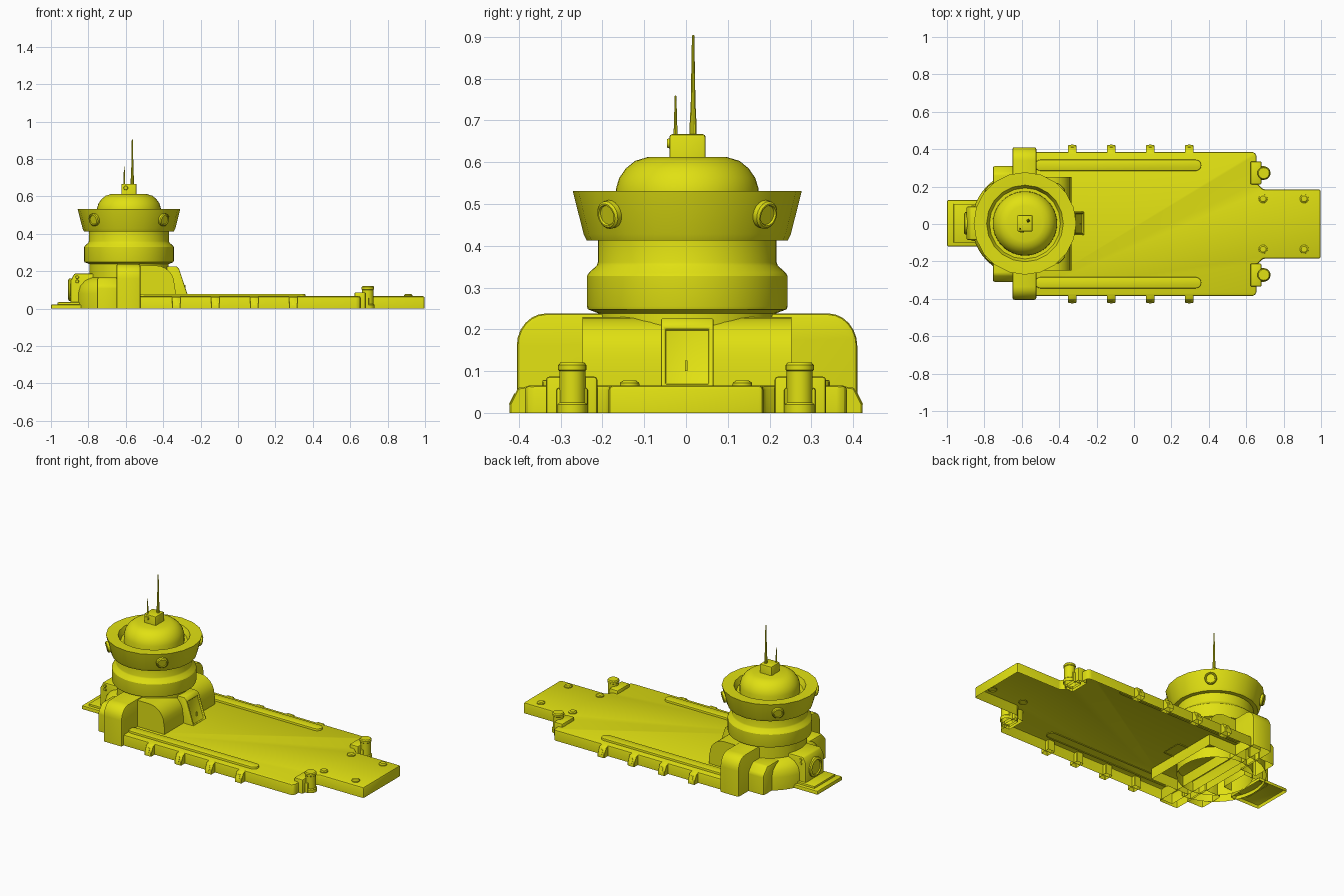
import bpy, bmesh, math
from mathutils import Vector, Matrix

if "Cube" in bpy.data.objects:
    bpy.data.objects.remove(bpy.data.objects["Cube"])

mat = bpy.data.materials.new("olive yellow")
mat.diffuse_color = (0.75, 0.75, 0.006, 1)
mat.use_nodes = True
mat.node_tree.nodes["Principled BSDF"].inputs["Base Color"].default_value = mat.diffuse_color
CX, CY = -0.583, 0.003          # tower axis


def finish(name, bm, angle=35):
    bmesh.ops.recalc_face_normals(bm, faces=bm.faces)
    me = bpy.data.meshes.new(name)
    bm.to_mesh(me)
    bm.free()
    ob = bpy.data.objects.new(name, me)
    bpy.context.collection.objects.link(ob)
    me.materials.append(mat)
    bpy.ops.object.select_all(action='DESELECT')
    ob.select_set(True)
    bpy.context.view_layer.objects.active = ob
    bpy.ops.object.shade_smooth_by_angle(angle=math.radians(angle))
    return ob


def prism(name, pts, axis, lo, hi, bevel=0.0, seg=2, open_bottom=True, inset=None):
    """Extrude a 2D outline along an axis, drop the floor face, round the edges."""
    place = {'x': lambda p, t: (t, p[0], p[1]),
             'y': lambda p, t: (p[0], t, p[1]),
             'z': lambda p, t: (p[0], p[1], t)}[axis]
    bm = bmesh.new()
    face = bm.faces.new([bm.verts.new(place(p, lo)) for p in pts])
    ext = bmesh.ops.extrude_face_region(bm, geom=[face], use_keep_orig=True)
    vs = [g for g in ext['geom'] if isinstance(g, bmesh.types.BMVert)]
    bmesh.ops.translate(bm, verts=vs, vec=Vector(place((0, 0), hi - lo)))
    bmesh.ops.recalc_face_normals(bm, faces=bm.faces)
    if inset:
        d, width, depth = inset
        f = max(bm.faces, key=lambda q: q.normal.dot(Vector(d)))
        bmesh.ops.inset_individual(bm, faces=[f], thickness=width, depth=0)
        bmesh.ops.inset_individual(bm, faces=[f], thickness=0.002, depth=depth)
    if open_bottom:
        zmin = min(v.co.z for v in bm.verts)
        low = [f for f in bm.faces if f.normal.z < -0.9 and f.calc_center_median().z < zmin + 0.001]
        bmesh.ops.delete(bm, geom=low, context='FACES')
    if bevel:
        es = [e for e in bm.edges if len(e.link_faces) == 2 and e.calc_face_angle(0) > 0.6]
        bmesh.ops.bevel(bm, geom=es, offset=bevel, segments=seg, profile=0.5,
                        affect='EDGES', clamp_overlap=True)
    return finish(name, bm)


def box(name, x0, x1, y0, y1, z0, z1, bevel=0.0, **kw):
    return prism(name, [(x0, y0), (x1, y0), (x1, y1), (x0, y1)], 'z', z0, z1, bevel, **kw)


def lathe(name, prof, x, y, z=0, sides=40, arc=(0, 360), direction=None, angle=30):
    """Revolve (radius, height) pairs; direction tilts the axis."""
    bm = bmesh.new()
    full = arc[1] - arc[0] == 360
    n = sides if full else sides + 1
    rings = []
    for r, h in prof:
        if r == 0:
            rings.append([bm.verts.new((0, 0, h))] * n)
            continue
        ang = [math.radians(arc[0] + (arc[1] - arc[0]) * i / sides) for i in range(n)]
        rings.append([bm.verts.new((r * math.cos(a), r * math.sin(a), h)) for a in ang])
    for a, b in zip(rings, rings[1:]):
        for i in range(sides):
            j = (i + 1) % n
            vs = list(dict.fromkeys([a[i], a[j], b[j], b[i]]))
            if len(vs) > 2:
                bm.faces.new(vs)
    rot = Matrix()
    if direction:
        rot = Vector(direction).to_track_quat('Z', 'Y').to_matrix().to_4x4()
    bm.transform(Matrix.Translation((x, y, z)) @ rot)
    return finish(name, bm, angle)


def arc_pts(cx, cy, rx, ry, a0, a1, n=6):
    return [(cx + rx * math.cos(math.radians(a0 + (a1 - a0) * i / n)),
             cy + ry * math.sin(math.radians(a0 + (a1 - a0) * i / n))) for i in range(n + 1)]


# deck with front tongue
half = [(-0.6, 0.385), (0.64, 0.385), (0.655, 0.37), (0.655, 0.22), (0.69, 0.185), (0.998, 0.185)]
prism("deck", half + [(x, -y) for x, y in reversed(half)], 'z', 0, 0.066, 0.022)

# stern platform with raised pad
box("stern_platform", -1.0, -0.8, -0.12, 0.128, 0, 0.022, 0.008)
box("stern_pad", -0.965, -0.82, -0.1, 0.108, 0.022, 0.034, 0.005)

# tower base: cross block, front hall, rear half drum
prism("cross_block", [(-0.405, 0)] + arc_pts(-0.335, 0.16, 0.07, 0.078, 180, 90)
      + arc_pts(0.34, 0.16, 0.07, 0.078, 90, 0) + [(0.41, 0)], 'x', -0.65, -0.522, 0.01)
prism("front_hall", [(-0.6, 0), (-0.335, 0), (-0.335, 0.1)]
      + arc_pts(-0.44, 0.13, 0.1, 0.1, 0, 90)[0:] + [(-0.6, 0.23)], 'y', -0.248, 0.252)
lathe("rear_drum", [(0.285, 0), (0.285, 0.08), (0.275, 0.12), (0.25, 0.15), (0.21, 0.168), (0.15, 0.168)],
      CX, CY, arc=(90, 270), sides=24)

# sloping doorway
prism("doorway", [(-0.38, 0.06), (-0.265, 0.06), (-0.315, 0.212), (-0.33, 0.226), (-0.38, 0.226)],
      'y', -0.06, 0.066, 0.004, inset=((1, 0, 0.3), 0.014, -0.01))
box("door_handle", -0.29, -0.282, -0.002, 0.004, 0.1, 0.125)

# stern machinery housing with round hatch
prism("stern_housing", [(-0.895, 0.02), (-0.895, 0.15), (-0.875, 0.187), (-0.8, 0.187),
                        (-0.72, 0.187), (-0.72, 0.02)], 'y', -0.085, 0.093, 0.008)
lathe("stern_hatch", [(0.06, -0.01), (0.06, 0.008), (0.052, 0.013), (0.046, 0.013), (0.043, 0.006), (0, 0.006)],
      -0.895, CY, 0.1, 24, direction=(-1, 0, 0))

# tower body
lathe("tower_body", [(0.212, 0.0), (0.212, 0.238), (0.238, 0.248), (0.24, 0.255), (0.24, 0.328), (0.235, 0.336),
                     (0.217, 0.352), (0.214, 0.36), (0.214, 0.425)], CX, CY, sides=48)
# lookout rim with recessed top
lathe("lookout_rim", [(0.214, 0.412), (0.24, 0.412), (0.248, 0.428), (0.274, 0.531), (0.268, 0.531),
                      (0.205, 0.528), (0.19, 0.495), (0.16, 0.495)], CX, CY, sides=20, angle=20)
# dome roof
lathe("dome_roof", [(0.172, 0.49), (0.171, 0.535), (0.163, 0.562), (0.147, 0.585), (0.125, 0.603),
                    (0.095, 0.612), (0, 0.613)], CX, CY)

# portholes around the rim
for k in range(4):
    a = math.radians(45 + 90 * k)
    lathe("porthole", [(0.034, -0.03), (0.034, 0.008), (0.029, 0.013), (0.025, 0.013), (0.023, 0.008), (0, 0.008)],
          CX + 0.262 * math.cos(a), CY + 0.262 * math.sin(a), 0.475, 20,
          direction=(math.cos(a), math.sin(a), -0.24))

# mast box and antennas
box("mast_box", -0.624, -0.542, -0.04, 0.047, 0.605, 0.667, 0.007)
lathe("mast_box_button", [(0.012, 0), (0.01, 0.006), (0, 0.006)], -0.6, -0.04, 0.645, 12, direction=(0, -1, 0))
lathe("tall_antenna", [(0.009, 0.66), (0.009, 0.685), (0.006, 0.74), (0.003, 0.903), (0, 0.905)],
      -0.565, 0.017, sides=10)
lathe("short_antenna", [(0.005, 0.66), (0.004, 0.69), (0.002, 0.758), (0, 0.76)], -0.608, -0.025, sides=8)

# parts repeated on both sides
for s in (-1, 1):
    def sbox(name, x0, x1, ya, yb, z0, z1, bevel=0.0):
        lo, hi = sorted((s * ya, s * yb))
        return box(name, x0, x1, lo, hi, z0, z1, bevel)

    # rear shoulder beside the tower
    prism("rear_shoulder", [(s * 0.15, 0), (s * 0.31, 0), (s * 0.31, 0.12), (s * 0.27, 0.165), (s * 0.15, 0.165)],
          'x', -0.755, -0.64, 0.012)

    # long deck rail with round ends
    prism("deck_rail", arc_pts(0.33, s * 0.314, 0.03, 0.03, -90, 90, 8)
          + arc_pts(-0.5, s * 0.314, 0.03, 0.03, 90, 270, 8), 'z', 0.06, 0.079, 0.005)

    # side fenders
    for x in (-0.33, -0.122, 0.087, 0.295):
        prism("side_fender", [(s * 0.36, 0), (s * 0.422, 0), (s * 0.422, 0.02), (s * 0.402, 0.06), (s * 0.36, 0.066)],
              'x', x - 0.023, x + 0.023, 0.003, seg=1)
        prism("fender_slot", [(s * 0.41, 0.02), (s * 0.424, 0.02), (s * 0.411, 0.046), (s * 0.4, 0.046)],
              'x', x - 0.007, x + 0.007)

    # bow mooring post and its corner block
    sbox("corner_block", 0.622, 0.682, 0.212, 0.335, 0, 0.087, 0.008)
    sbox("post_foot", 0.64, 0.7, 0.235, 0.31, 0, 0.06, 0.006)
    lathe("mooring_post", [(0.036, 0), (0.036, 0.02), (0.031, 0.025), (0.031, 0.1), (0.034, 0.103),
                           (0.034, 0.114), (0.029, 0.12), (0, 0.12)], 0.694, s * 0.272, sides=20)

    # tongue studs
    for x in (0.69, 0.91):
        lathe("deck_stud", [(0.024, 0.06), (0.023, 0.072), (0.016, 0.077), (0, 0.077)], x, s * 0.135, sides=16)

    # bolts on the stern housing
    for z in (0.145, 0.168):
        lathe("housing_bolt", [(0.01, -0.002), (0.008, 0.006), (0, 0.006)],
              -0.86, CY + s * 0.089, z, 10, direction=(0, s, 0))
